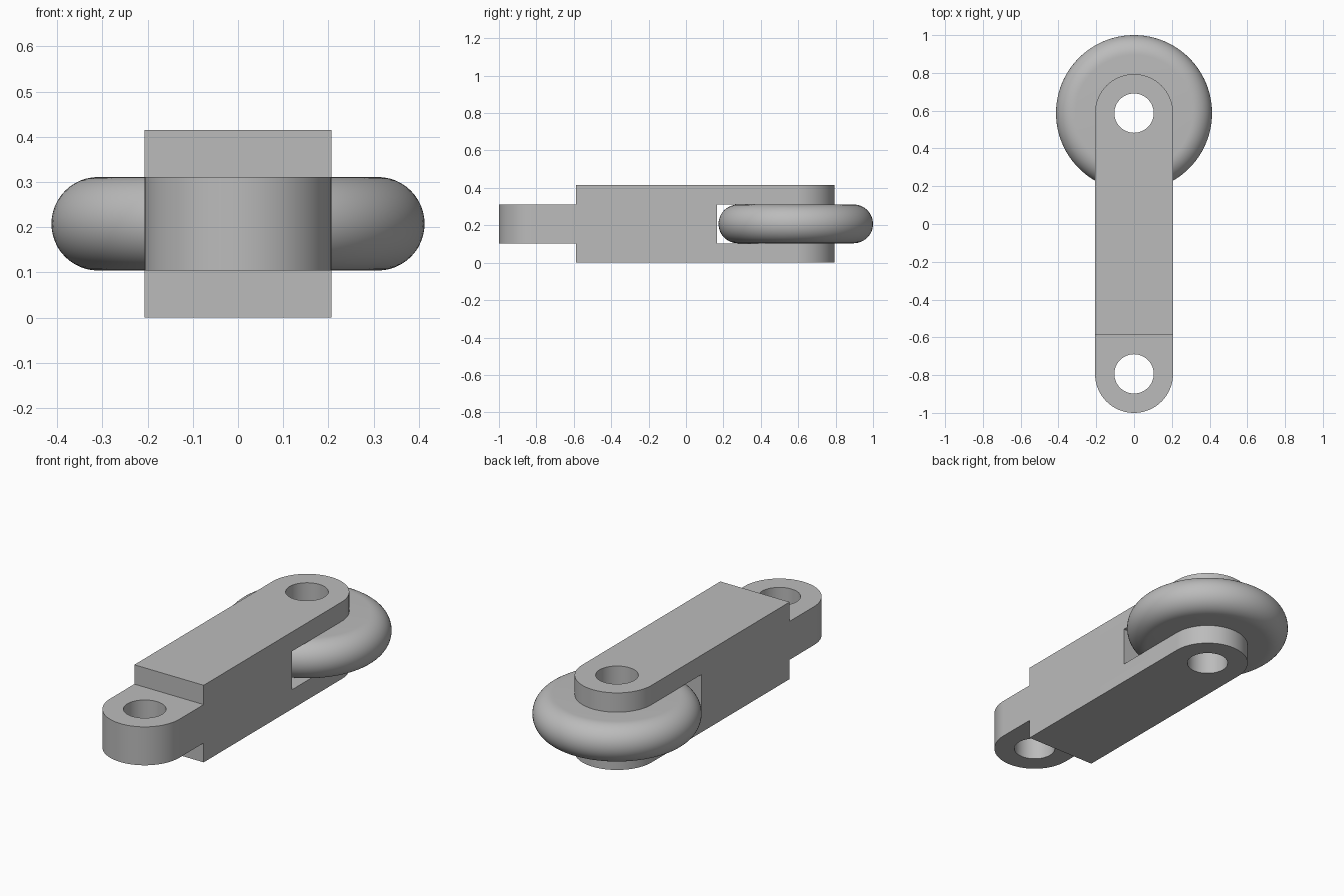
import bpy, bmesh
from math import pi, sin, cos, radians
from mathutils import Matrix, Vector

cube = bpy.data.objects.get("Cube")
if cube:
    bpy.data.objects.remove(cube, do_unlink=True)

HALF_W = 0.2065          # half width of the arm and radius of its ends
HEIGHT = 0.415
LOW, HIGH = 0.104, 0.311   # tongue and slot levels
FRONT, BACK = -0.7935, 0.587   # hole centres
BORE = 0.104
WHEEL_R = 0.413
SEGS = 96

grey = bpy.data.materials.new("grey metal")
grey.use_nodes = True
colour = (0.5, 0.5, 0.5, 1)
grey.diffuse_color = colour
grey.node_tree.nodes["Principled BSDF"].inputs["Base Color"].default_value = colour


def make_object(name, bm):
    bmesh.ops.recalc_face_normals(bm, faces=bm.faces)
    mesh = bpy.data.meshes.new(name)
    bm.to_mesh(mesh)
    bm.free()
    obj = bpy.data.objects.new(name, mesh)
    bpy.context.collection.objects.link(obj)
    mesh.materials.append(grey)
    return obj


def activate(obj):
    bpy.ops.object.select_all(action='DESELECT')
    obj.select_set(True)
    bpy.context.view_layer.objects.active = obj


def smooth(obj):
    activate(obj)
    bpy.ops.object.shade_smooth_by_angle(angle=radians(30))


def box(name, y0, y1, z0, z1):
    bm = bmesh.new()
    bmesh.ops.create_cube(bm, size=1)
    bmesh.ops.scale(bm, vec=(1, y1 - y0, z1 - z0), verts=bm.verts)
    bmesh.ops.translate(bm, vec=(0, (y0 + y1) / 2, (z0 + z1) / 2), verts=bm.verts)
    return make_object(name, bm)


def bore(name, y):
    bm = bmesh.new()
    bmesh.ops.create_cone(bm, cap_ends=True, segments=SEGS, radius1=BORE,
                          radius2=BORE, depth=1,
                          matrix=Matrix.Translation((0, y, HEIGHT / 2)))
    return make_object(name, bm)


def cut(obj, cutter):
    cutter.hide_render = True
    mod = obj.modifiers.new("cut", 'BOOLEAN')
    mod.operation = 'DIFFERENCE'
    mod.solver = 'EXACT'
    mod.object = cutter
    activate(obj)
    bpy.ops.object.modifier_apply(modifier=mod.name)
    bpy.data.objects.remove(cutter, do_unlink=True)


# Arm: round-ended bar, stepped to a tongue in front and forked at the back
bm = bmesh.new()
n = SEGS // 2
outline = []
for centre, start in ((BACK, 0), (FRONT, pi)):
    for i in range(n + 1):
        a = start + pi * i / n
        outline.append(bm.verts.new((HALF_W * cos(a), centre + HALF_W * sin(a), 0)))
base = bm.faces.new(outline)
top = bmesh.ops.extrude_face_region(bm, geom=[base])["geom"]
bmesh.ops.translate(bm, vec=(0, 0, HEIGHT),
                    verts=[v for v in top if isinstance(v, bmesh.types.BMVert)])
arm = make_object("forked_arm", bm)
cut(arm, box("step_above", -2, -0.587, HIGH, 1))
cut(arm, box("step_below", -2, -0.587, -1, LOW))
cut(arm, box("wheel_slot", 0.165, 2, LOW, HIGH))
cut(arm, bore("tongue_bore", FRONT))
cut(arm, bore("axle_bore", BACK))
smooth(arm)

# Wheel: flat disc with a fully rounded rim and a central bore
bm = bmesh.new()
rim = (HIGH - LOW) / 2
mid = (HIGH + LOW) / 2
points = [(BORE, LOW)]
for i in range(25):
    a = -pi / 2 + pi * i / 24
    points.append((WHEEL_R - rim + rim * cos(a), mid + rim * sin(a)))
points.append((BORE, HIGH))
verts = [bm.verts.new((r, BACK, z)) for r, z in points]
edges = [bm.edges.new((verts[i - 1], verts[i])) for i in range(len(verts))]
bmesh.ops.spin(bm, geom=verts + edges, cent=Vector((0, BACK, 0)),
               axis=(0, 0, 1), angle=2 * pi, steps=SEGS, use_merge=True)
bmesh.ops.remove_doubles(bm, verts=bm.verts, dist=0.0001)
# centre of revolution is the axle, so slide the radius start onto it
wheel = make_object("wheel", bm)
smooth(wheel)
